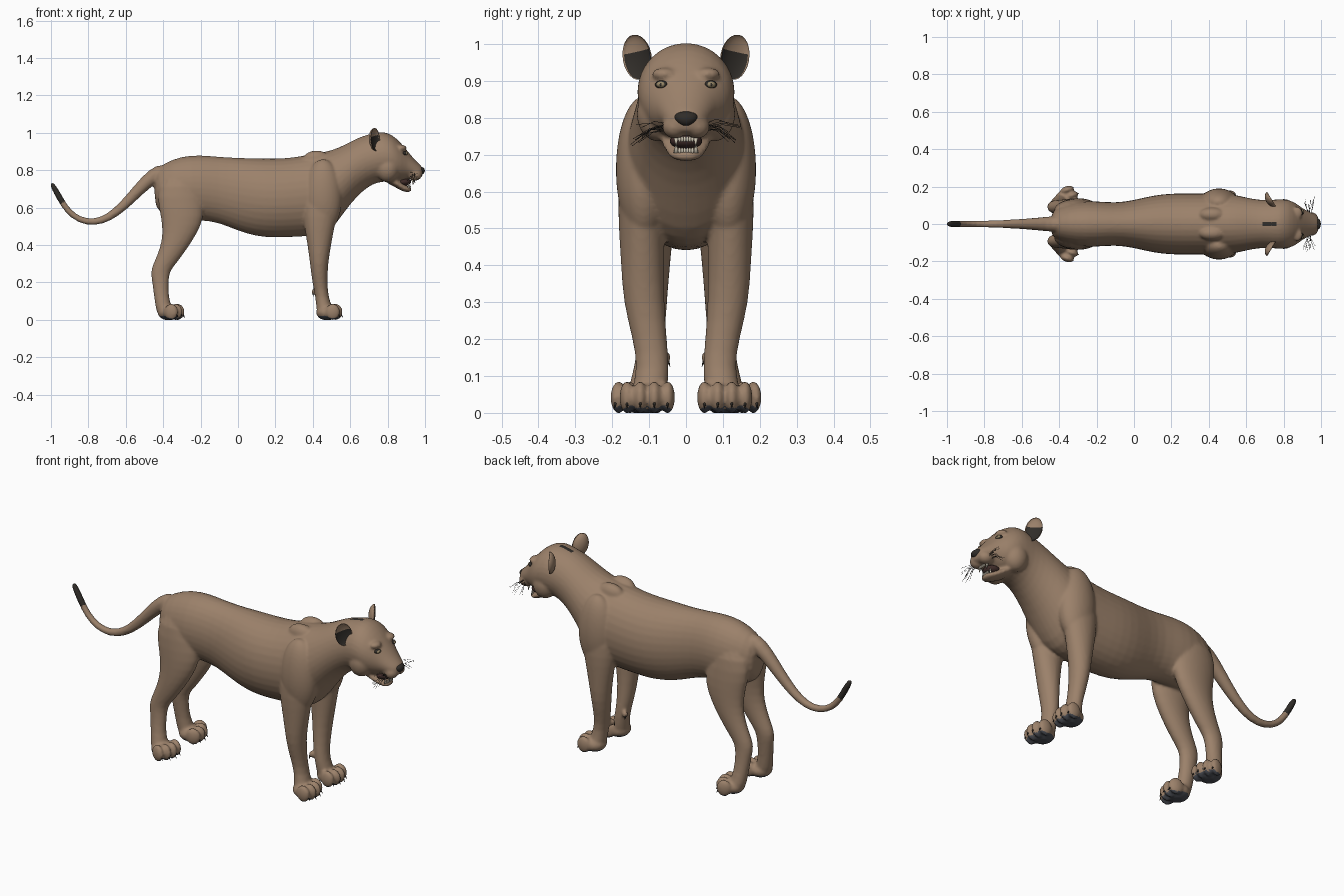
import bpy, bmesh, math, random
from mathutils import Matrix, Vector

random.seed(4)
cube = bpy.data.objects.get("Cube")
if cube:
    bpy.data.objects.remove(cube, do_unlink=True)


def material(name, colour):
    mat = bpy.data.materials.new(name)
    mat.use_nodes = True
    rgba = (*colour, 1)
    mat.diffuse_color = rgba
    mat.node_tree.nodes["Principled BSDF"].inputs["Base Color"].default_value = rgba
    return mat


FUR = material("tan fur", (.33, .22, .145))
DARK = material("dark brown fur", (.03, .026, .022))
PAD = material("grey paw pad", (.07, .075, .09))
TOOTH = material("ivory tooth", (.62, .56, .45))
EYE = material("amber eye", (.32, .25, .14))
MOUTH = material("dark mouth", (.05, .025, .022))
SIDES = (1, -1)


def make_object(name, bm, *mats):
    bmesh.ops.recalc_face_normals(bm, faces=bm.faces)
    for face in bm.faces:
        face.smooth = True
    mesh = bpy.data.meshes.new(name)
    bm.to_mesh(mesh)
    bm.free()
    for mat in mats:
        mesh.materials.append(mat)
    ob = bpy.data.objects.new(name, mesh)
    bpy.context.collection.objects.link(ob)
    return ob


def ball(bm, centre, radii, turn=0):
    m = Matrix.Translation(centre) @ Matrix.Rotation(turn, 4, 'Z') @ Matrix.Diagonal((*radii, 1))
    return bmesh.ops.create_uvsphere(bm, u_segments=20, v_segments=12, radius=1, matrix=m)["verts"]


def spike(bm, base, tip, radius):
    base, tip = Vector(base), Vector(tip)
    axis = tip - base
    m = Matrix.Translation((base + tip) / 2) @ axis.to_track_quat('Z', 'Y').to_matrix().to_4x4()
    bmesh.ops.create_cone(bm, cap_ends=True, segments=8, radius1=radius, radius2=radius * .1,
                          depth=axis.length, matrix=m)


def loft(bm, frames, sides=16):
    """Closed tube through elliptical rings given as (centre, half axis, half axis)."""
    rings = []
    for c, u, v in frames:
        angles = [math.tau * i / sides for i in range(sides)]
        rings.append([bm.verts.new(c + u * math.cos(a) + v * math.sin(a)) for a in angles])
    for a, b in zip(rings, rings[1:]):
        for i in range(sides):
            j = (i + 1) % sides
            bm.faces.new((a[i], a[j], b[j], b[i]))
    bm.faces.new(rings[0][::-1])
    bm.faces.new(rings[-1])


def trunk(bm, rows):
    """Rows are x, top, bottom, half width."""
    loft(bm, [(Vector((x, 0, (t + b) / 2)), Vector((0, w, 0)), Vector((0, 0, (t - b) / 2)))
              for x, t, b, w in rows])


def leg(bm, rows, s):
    """Rows are z, x, y, x radius, y radius."""
    loft(bm, [(Vector((x, y * s, z)), Vector((rx, 0, 0)), Vector((0, ry, 0)))
              for z, x, y, rx, ry in rows])


def toe_spots(x, y, s, turn):
    rot = Matrix.Rotation(turn * s, 3, 'Z')
    for offset in (-.055, -.019, .019, .055):
        reach = .062 - abs(offset) * .4
        yield Vector((x, y * s, .042)) + rot @ Vector((reach, offset, 0)), rot


PAWS = ((.467, .105, 0), (-.38, .118, .3))

# Torso, neck and head
bm = bmesh.new()
trunk(bm, [(-.45, .79, .6, .06), (-.4, .84, .56, .095), (-.3, .88, .52, .125),
           (-.2, .885, .53, .125), (-.1, .875, .515, .115), (0, .87, .47, .13),
           (.1, .868, .44, .157), (.2, .866, .433, .168), (.3, .872, .438, .167),
           (.4, .893, .443, .167), (.48, .905, .455, .17), (.54, .925, .53, .16),
           (.6, .955, .615, .145), (.66, .985, .68, .133), (.72, 1.0, .725, .13),
           (.78, 1.012, .737, .137), (.83, .988, .735, .133), (.87, .95, .735, .112),
           (.905, .905, .75, .082), (.945, .857, .752, .064), (.975, .828, .755, .047),
           (.99, .812, .77, .028)])
# Lower jaw
trunk(bm, [(.78, .8, .735, .08), (.84, .765, .71, .07), (.88, .73, .685, .055),
           (.91, .712, .68, .042), (.93, .707, .687, .025)])
# Tail
tail = [(-.38, .8, .045), (-.45, .775, .042), (-.53, .697, .033), (-.61, .61, .027),
        (-.69, .545, .022), (-.77, .518, .019), (-.85, .533, .018), (-.91, .58, .017),
        (-.95, .645, .017), (-.985, .71, .017), (-1, .735, .009)]
frames = []
for i, (x, z, r) in enumerate(tail):
    a, b = tail[max(i - 1, 0)], tail[min(i + 1, len(tail) - 1)]
    along = Vector((b[0] - a[0], 0, b[1] - a[1])).normalized()
    frames.append((Vector((x, 0, z)), Vector((0, r, 0)), along.cross(Vector((0, r, 0)))))
loft(bm, frames)

for s in SIDES:
    # Shoulders, cheeks, muzzle and brows
    ball(bm, (.455, .115 * s, .66), (.105, .077, .2))
    ball(bm, (.42, .05 * s, .855), (.075, .04, .05))
    ball(bm, (.8, .075 * s, .81), (.065, .06, .075))
    ball(bm, (.945, .03 * s, .775), (.04, .035, .032))
    ball(bm, (.872, .058 * s, .918), (.03, .035, .018))
    # Front leg
    leg(bm, [(.72, .44, .11, .09, .06), (.6, .44, .12, .1, .067), (.5, .435, .12, .083, .064),
             (.4, .435, .118, .064, .059), (.3, .433, .115, .049, .057),
             (.2, .437, .098, .041, .047), (.12, .449, .088, .035, .044),
             (.06, .463, .1, .045, .05), (.02, .47, .1, .045, .05)], s)
    ball(bm, (.408, .055 * s, .15), (.015, .014, .018))
    # Hind leg
    leg(bm, [(.78, -.31, .06, .1, .055), (.65, -.31, .075, .13, .06),
             (.55, -.295, .083, .118, .057), (.46, -.31, .088, .093, .051),
             (.38, -.345, .09, .074, .046), (.31, -.385, .09, .064, .04),
             (.26, -.418, .09, .052, .037), (.2, -.415, .095, .044, .035),
             (.12, -.41, .105, .039, .036), (.06, -.395, .115, .045, .045),
             (.02, -.385, .12, .045, .045)], s)
    # Paws with four toes
    for x, y, turn in PAWS:
        ball(bm, (x + .01, y * s, .038), (.06, .062, .042), turn * s)
        for spot, rot in toe_spots(x, y, s, turn):
            ball(bm, spot, (.039, .0205, .044), turn * s)

# Fuse the parts into one smooth skin
body = make_object("body", bm, FUR)
subdivide = body.modifiers.new("subdivide", 'SUBSURF')
subdivide.levels = subdivide.render_levels = 1
fuse = body.modifiers.new("fuse", 'REMESH')
fuse.mode = 'VOXEL'
fuse.voxel_size = .0075
relax = body.modifiers.new("relax", 'SMOOTH')
relax.factor = .5
relax.iterations = 4
deps = bpy.context.evaluated_depsgraph_get()
skin = bpy.data.meshes.new_from_object(body.evaluated_get(deps))
body.modifiers.clear()
body.data = skin
skin.materials.clear()
for mat in (FUR, DARK, PAD):
    skin.materials.append(mat)
for v in skin.vertices:
    v.co.z = max(v.co.z, 0)

# Dark tail tip, crown mark and paw pads
for p in skin.polygons:
    p.use_smooth = True
    x, y, z = p.center
    if x < -.85 and (z - .625) * .86 - (x + .94) * .5 > 0:
        p.material_index = 1
    elif .69 < x < .76 and abs(y) < .011 and z > .95:
        p.material_index = 1
    elif z < .04 and p.normal.z < -.55:
        p.material_index = 2


def surface_x(y, z):
    return max(v.co.x for v in skin.vertices
               if abs(v.co.y - y) < .009 and abs(v.co.z - z) < .009)


# Ears: balls with the front pushed in as a cup
bm = bmesh.new()
for s in SIDES:
    place = Matrix.Translation((.735, .134 * s, .964)) @ Matrix.Rotation(.55 * s, 4, 'Z')
    place = place @ Matrix.Rotation(-.2 * s, 4, 'X') @ Matrix.Diagonal((.032, .044, .062, 1))
    verts = ball(bm, (0, 0, 0), (1, 1, 1))
    for f in {f for v in verts for f in v.link_faces}:
        c = f.calc_center_median()
        f.material_index = int(c.x > .2 and c.z < .25)
    for v in verts:
        if v.co.x > 0:
            v.co.x *= -.5
        v.co = place @ v.co
make_object("ears", bm, FUR, DARK)

# Eyes with dark rims and pupils
rims, eyes, pupils = bmesh.new(), bmesh.new(), bmesh.new()
for s in SIDES:
    x = surface_x(.067 * s, .89)
    ball(rims, (x - .007, .067 * s, .89), (.012, .018, .011), .5 * s)
    ball(eyes, (x - .004, .067 * s, .89), (.012, .014, .009), .5 * s)
    ball(pupils, (x + .005, .068 * s, .89), (.004, .004, .005), .5 * s)
make_object("eye_rims", rims, DARK)
make_object("eyes", eyes, EYE)
make_object("pupils", pupils, DARK)

# Nose, wide above and narrow below
bm = bmesh.new()
for v in ball(bm, (.98, 0, .797), (.019, .034, .02)):
    v.co.y *= .65 + (v.co.z - .777) * 12
make_object("nose", bm, DARK)

# Mouth lining
bm = bmesh.new()
ball(bm, (.885, 0, .737), (.04, .044, .022))
make_object("mouth_lining", bm, MOUTH)

# Teeth: a row of incisors and a pair of canines in each jaw
bm = bmesh.new()
for x, root, way in ((.942, .748, -1), (.92, .705, 1)):
    for i in range(6):
        ball(bm, (x, (i - 2.5) * .007, root + way * .006), (.004, .004, .008))
    for s in SIDES:
        spike(bm, (x - .008, s * .027, root), (x - .006, s * .026, root + way * .028), .007)
make_object("teeth", bm, TOOTH)

# Claws
bm = bmesh.new()
for s in SIDES:
    spike(bm, (.4, .05 * s, .145), (.403, .043 * s, .125), .005)
    for x, y, turn in PAWS:
        for spot, rot in toe_spots(x, y, s, turn):
            spike(bm, spot + rot @ Vector((.028, 0, -.012)),
                  spot + rot @ Vector((.04, 0, -.03)), .005)
make_object("claws", bm, DARK)

# Whiskers
curve = bpy.data.curves.new("whiskers", 'CURVE')
curve.dimensions = '3D'
curve.bevel_depth = .0007
curve.bevel_resolution = 0
for s in SIDES:
    for i in range(12):
        start = Vector((.93 + .008 * (i % 3), .05 * s, .765 + .006 * (i // 3)))
        end = Vector((random.uniform(.9, .97), s * random.uniform(.11, .155),
                      random.uniform(.72, .79)))
        middle = (start + end) / 2 + Vector((0, 0, .012))
        spline = curve.splines.new('POLY')
        spline.points.add(2)
        for point, co in zip(spline.points, (start, middle, end)):
            point.co = (*co, 1)
curve.materials.append(DARK)
bpy.context.collection.objects.link(bpy.data.objects.new("whiskers", curve))
